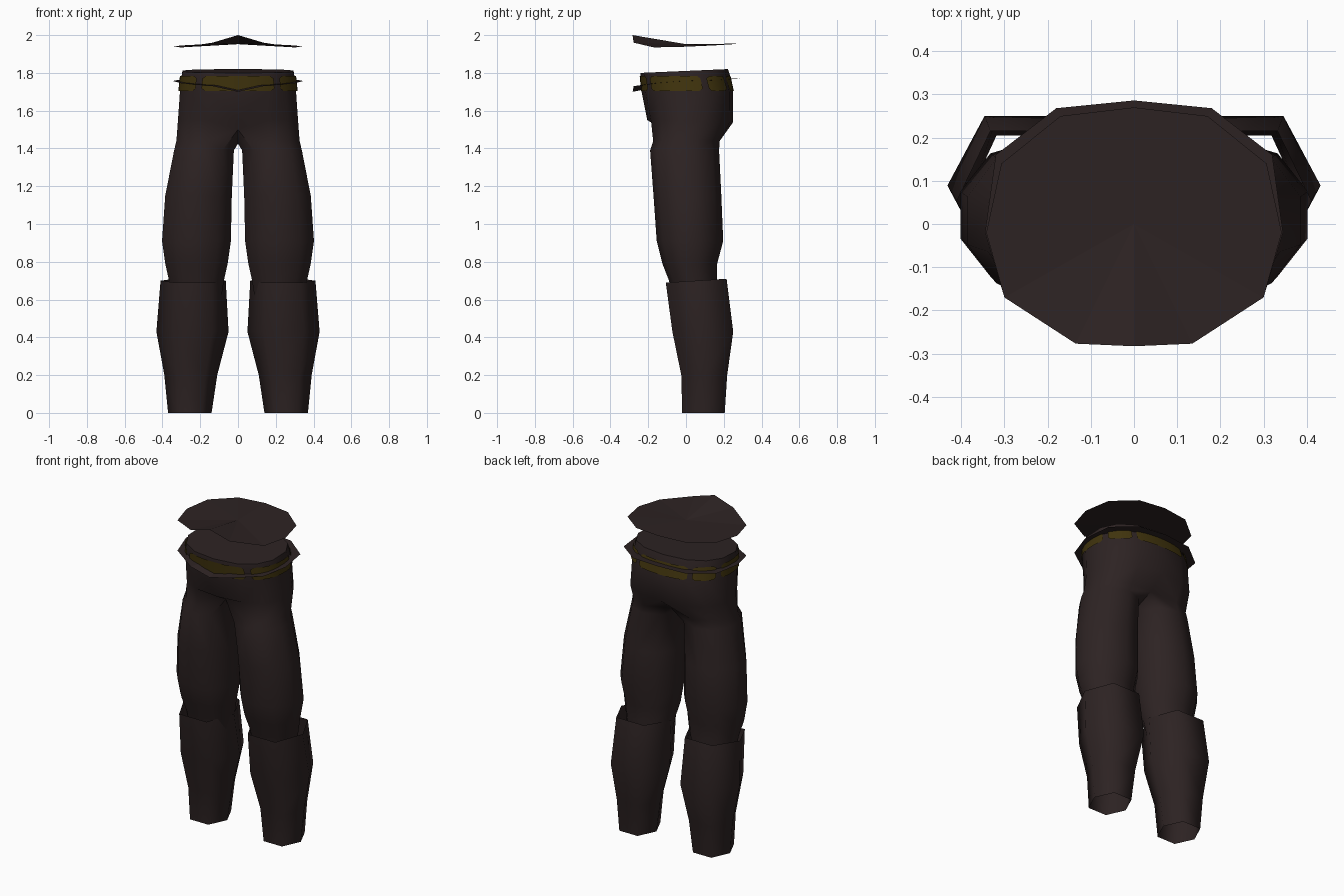
import bpy, bmesh, math

if "Cube" in bpy.data.objects:
    bpy.data.objects.remove(bpy.data.objects["Cube"])


def material(name, rgb):
    m = bpy.data.materials.new(name)
    m.diffuse_color = (*rgb, 1)
    m.use_nodes = True
    m.node_tree.nodes["Principled BSDF"].inputs["Base Color"].default_value = m.diffuse_color
    return m


CLOTH = material("dark brown cloth", (0.026, 0.0165, 0.0165))
GOLD = material("dull gold", (0.052, 0.034, 0.004))


def make(name, verts, faces, mat, recalc=True, smooth=None):
    me = bpy.data.meshes.new(name)
    me.from_pydata(verts, [], faces)
    bm = bmesh.new()
    bm.from_mesh(me)
    bmesh.ops.remove_doubles(bm, verts=bm.verts, dist=0.0005)
    if recalc:
        bmesh.ops.recalc_face_normals(bm, faces=bm.faces)
    bm.to_mesh(me)
    bm.free()
    me.materials.append(mat)
    ob = bpy.data.objects.new(name, me)
    bpy.context.collection.objects.link(ob)
    if smooth:
        bpy.ops.object.select_all(action='DESELECT')
        bpy.context.view_layer.objects.active = ob
        ob.select_set(True)
        bpy.ops.object.shade_smooth_by_angle(angle=math.radians(smooth))
    return ob


def oval(t, hw, front, back, p=0.85):
    """Point on the hip outline; t = -90 is front, 0 is the side, 90 is back."""
    c, s = math.cos(math.radians(t)), math.sin(math.radians(t))
    cy, hd = (front + back) / 2, (back - front) / 2
    return (math.copysign(abs(c) ** p, c) * hw if abs(c) > 1e-6 else 0,
            cy + math.copysign(abs(s) ** p, s) * hd)


# Trousers: each half is lofted from leg rings (10 points) into hip half-rings (8 points)
LEG = [  # z, inner x, outer x, front y, back y
    (0.60, 0.09, 0.35, -0.07, 0.16), (0.70, 0.075, 0.365, -0.09, 0.165),
    (0.79, 0.055, 0.385, -0.125, 0.165), (0.91, 0.038, 0.402, -0.155, 0.197),
    (1.15, 0.033, 0.385, -0.172, 0.187), (1.39, 0.022, 0.338, -0.19, 0.175)]
HIPS = [  # front z, back z, half width, front y, back y
    (1.55, 1.54, 0.325, -0.205, 0.25), (1.70, 1.70, 0.314, -0.235, 0.25),
    (1.78, 1.79, 0.305, -0.242, 0.232), (1.80, 1.82, 0.30, -0.24, 0.222)]

rings = []
for z, x0, x1, y0, y1 in LEG:
    cx, hw, cy, hd = (x0 + x1) / 2, (x1 - x0) / 1.9, (y0 + y1) / 2, (y1 - y0) / 2
    ang = [math.radians(-126 + 36 * k) for k in range(10)]
    rings.append([(cx + hw * math.cos(a), cy + hd * math.sin(a), z) for a in ang])
# crotch ring, with its inner points on the centre line
crotch = [(*oval(-90 + 180 * k / 7, 0.333, -0.19, 0.195), 1.44) for k in range(8)]
crotch[0], crotch[7] = (0, -0.12, 1.50), (0, 0.15, 1.46)
crotch += [(0, 0.06, 1.425), (0, -0.04, 1.425)]
rings.append(crotch)
n_leg = len(rings)
for zf, zb, hw, y0, y1 in HIPS:
    ring = []
    for k in range(8):
        x, y = oval(-90 + 180 * k / 7, hw, y0, y1)
        ring.append((x, y, zf + (zb - zf) * (y - y0) / (y1 - y0)))
    rings.append(ring)

verts, faces = [], []
for side in (1, -1):
    starts = []
    for r in rings:
        starts.append(len(verts))
        verts += [(side * x, y, z) for x, y, z in r]
    for i in range(len(rings) - 1):
        a, b = starts[i], starts[i + 1]
        for k in range(10 if i + 1 < n_leg else 7):
            j = (k + 1) % 10
            faces.append((a + k, a + j, b + j, b + k))
    faces.append([starts[-1] + k for k in range(8)])
make("trousers", verts, faces, CLOTH, smooth=50)

# Boots: six-sided open shafts
BOOT = [  # z front, z back, inner x, outer x, front y, back y
    (0, 0, 0.14, 0.37, -0.02, 0.205), (0.2, 0.2, 0.11, 0.39, -0.025, 0.218),
    (0.43, 0.43, 0.05, 0.432, -0.072, 0.25), (0.69, 0.71, 0.065, 0.41, -0.107, 0.215)]
for side, name in ((1, "left_boot"), (-1, "right_boot")):
    verts, faces = [], []
    for zf, zb, x0, x1, y0, y1 in BOOT:
        cx, hw = (x0 + x1) / 2, (x1 - x0) / 2
        for k in range(6):
            a = math.radians(60 * k)
            v = math.sin(a) / 0.866
            verts.append((side * (cx + hw * math.cos(a) * (1.1 if k % 3 else 1)),
                          (y0 + y1) / 2 + (y1 - y0) / 2 * v,
                          (zf + zb) / 2 + (zb - zf) / 2 * v))
    for i in range(len(BOOT) - 1):
        for k in range(6):
            j = (k + 1) % 6
            faces.append((6 * i + k, 6 * i + j, 6 * i + 6 + j, 6 * i + 6 + k))
    make(name, verts, faces, CLOTH, smooth=70)


# Hem sheets: faceted discs around the waist and floating above it
def disc(name, half, centre_z):
    loop = half + [(-x, y, z) for x, y, z in reversed(half[1:-1])]
    n = len(loop)
    make(name, loop + [(0, 0, centre_z)],
         [(k, (k + 1) % n, n) for k in range(n)], CLOTH, recalc=False)


disc("waist_hem", [(0, -0.283, 1.70), (0.135, -0.277, 1.73), (0.30, -0.17, 1.745),
                   (0.345, -0.02, 1.757), (0.32, 0.16, 1.762),
                   (0.18, 0.268, 1.768), (0, 0.286, 1.772)], 1.755)
disc("upper_hem", [(0, -0.283, 2.0), (0.135, -0.277, 1.96), (0.30, -0.17, 1.935),
                   (0.342, -0.02, 1.938), (0.307, 0.14, 1.945),
                   (0.17, 0.25, 1.952), (0, 0.27, 1.955)], 1.952)

# Belt plates: thin gold panels with clipped corners, wrapped around the waist
SPANS = [(-124, -56), (-48, 16), (24, 56), (62, 118), (124, 156), (164, 228)]
for i, (t0, t1) in enumerate(SPANS):
    ts = [t0, t0 + 4] + [t0 + 4 + (t1 - t0 - 8) * k / 6 for k in range(1, 6)] + [t1 - 4, t1]
    verts = []
    for t in ts:
        inset = 0.012 if t in (t0, t1) else 0
        lo, hi = oval(t, 0.316, -0.238, 0.253), oval(t, 0.308, -0.245, 0.236)
        verts += [(*lo, 1.705 + inset), (*hi, 1.783 - inset)]
    faces = [(2 * k, 2 * k + 2, 2 * k + 3, 2 * k + 1) for k in range(len(ts) - 1)]
    make(f"belt_plate_{i + 1}", verts, faces, GOLD, recalc=False, smooth=50)
